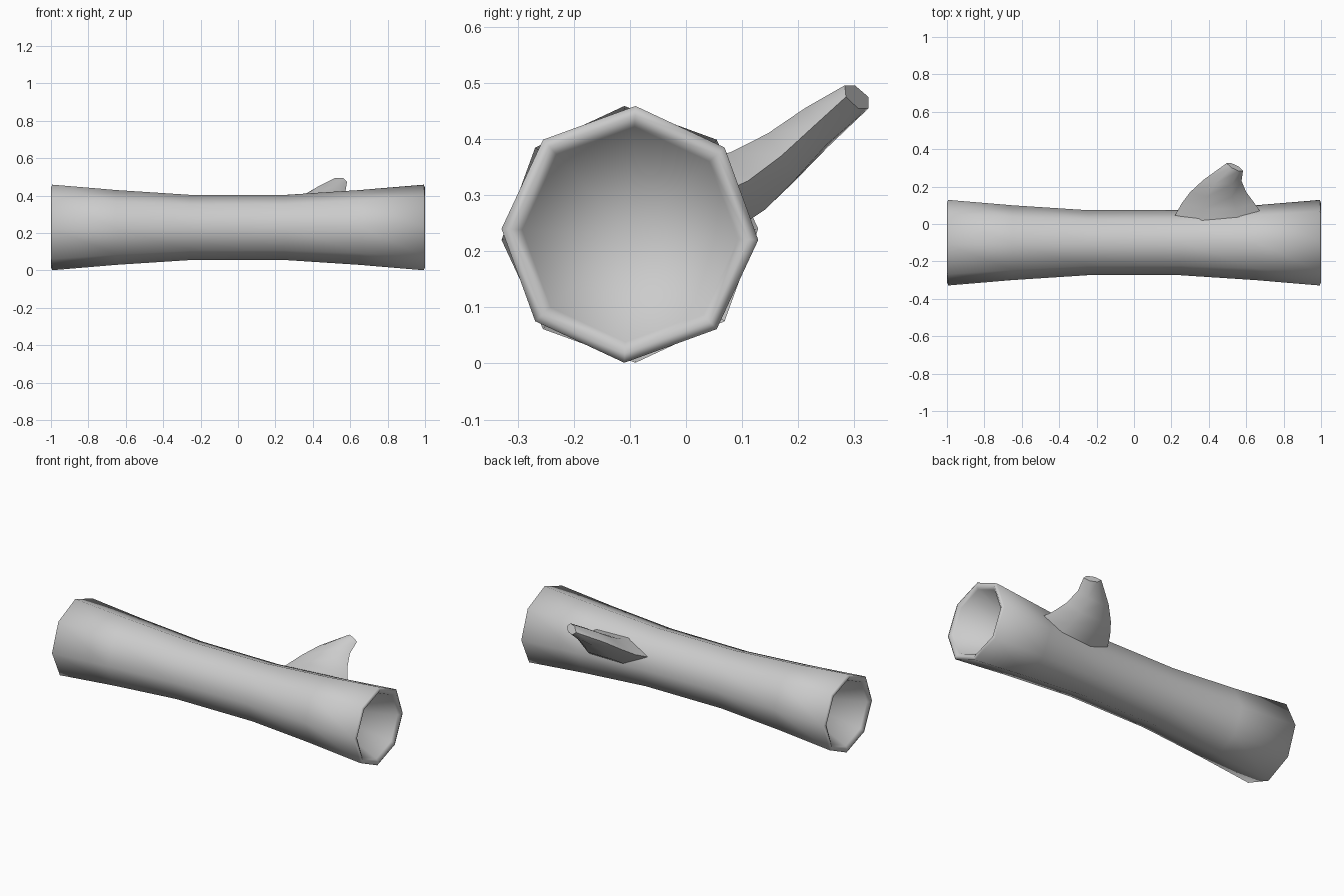
import bpy, bmesh
from math import sin, cos, radians
from mathutils import Vector

if "Cube" in bpy.data.objects:
    bpy.data.objects.remove(bpy.data.objects["Cube"], do_unlink=True)

SIDES = 8
AXIS_Y, AXIS_Z = -0.1, 0.23

grey = bpy.data.materials.new("plain grey")
grey.use_nodes = True
grey.diffuse_color = (0.6, 0.6, 0.6, 1)
bsdf = next(n for n in grey.node_tree.nodes if n.type == 'BSDF_PRINCIPLED')
bsdf.inputs["Base Color"].default_value = (0.6, 0.6, 0.6, 1)


def bridge(bm, a, b):
    """Join two rings of equal size with quads."""
    n = len(a)
    for i in range(n):
        j = (i + 1) % n
        bm.faces.new((a[i], a[j], b[j], b[i]))


def finish(bm, name, smooth_angle):
    bmesh.ops.recalc_face_normals(bm, faces=bm.faces)
    mesh = bpy.data.meshes.new(name)
    bm.to_mesh(mesh)
    bm.free()
    mesh.materials.append(grey)
    obj = bpy.data.objects.new(name, mesh)
    bpy.context.collection.objects.link(obj)
    bpy.ops.object.select_all(action='DESELECT')
    obj.select_set(True)
    bpy.context.view_layer.objects.active = obj
    bpy.ops.object.shade_smooth_by_angle(angle=radians(smooth_angle))
    return obj


# Hollow log: outer wall, rounded rims and tapering hollows as (x, radius)
half = [(0.25, 0.174), (0.65, 0.2), (0.993, 0.229), (1.0, 0.212), (0.985, 0.192)]
profile = [(-x, r) for x, r in reversed(half)] + half

bm = bmesh.new()
rings = []
for x, r in profile:
    ring = []
    for i in range(SIDES):
        a = radians(90 - 2.5 * x) + radians(360 / SIDES) * i
        ring.append(bm.verts.new((x, AXIS_Y + r * cos(a), AXIS_Z + r * sin(a))))
    rings.append(ring)
for a, b in zip(rings, rings[1:]):
    bridge(bm, a, b)
for ring, side in ((rings[0], -1), (rings[-1], 1)):
    apex = bm.verts.new((side * 0.55, AXIS_Y, AXIS_Z))
    for i in range(SIDES):
        bm.faces.new((ring[i], ring[(i + 1) % SIDES], apex))
finish(bm, "hollow_log", 80)

# Branch stub: flattened rings given by left edge, right edge, half thickness
stations = [
    ((0.21, 0.03, 0.29), (0.70, 0.03, 0.29), 0.075),
    ((0.255, 0.11, 0.325), (0.645, 0.11, 0.325), 0.06),
    ((0.30, 0.17, 0.365), (0.60, 0.17, 0.37), 0.048),
    ((0.37, 0.235, 0.415), (0.575, 0.23, 0.425), 0.038),
    ((0.495, 0.325, 0.475), (0.583, 0.285, 0.475), 0.024),
]
up = Vector((0, -0.5, 0.86))
bm = bmesh.new()
rings = []
for left, right, thick in stations:
    p, q = Vector(left), Vector(right)
    points = [p]
    points += [p.lerp(q, t) + up * thick for t in (0.3, 0.75)]
    points += [q]
    points += [p.lerp(q, t) - up * thick for t in (0.75, 0.3)]
    rings.append([bm.verts.new(v) for v in points])
for a, b in zip(rings, rings[1:]):
    bridge(bm, a, b)
bm.faces.new(rings[0])
bm.faces.new(rings[-1])
finish(bm, "branch_stub", 60)
